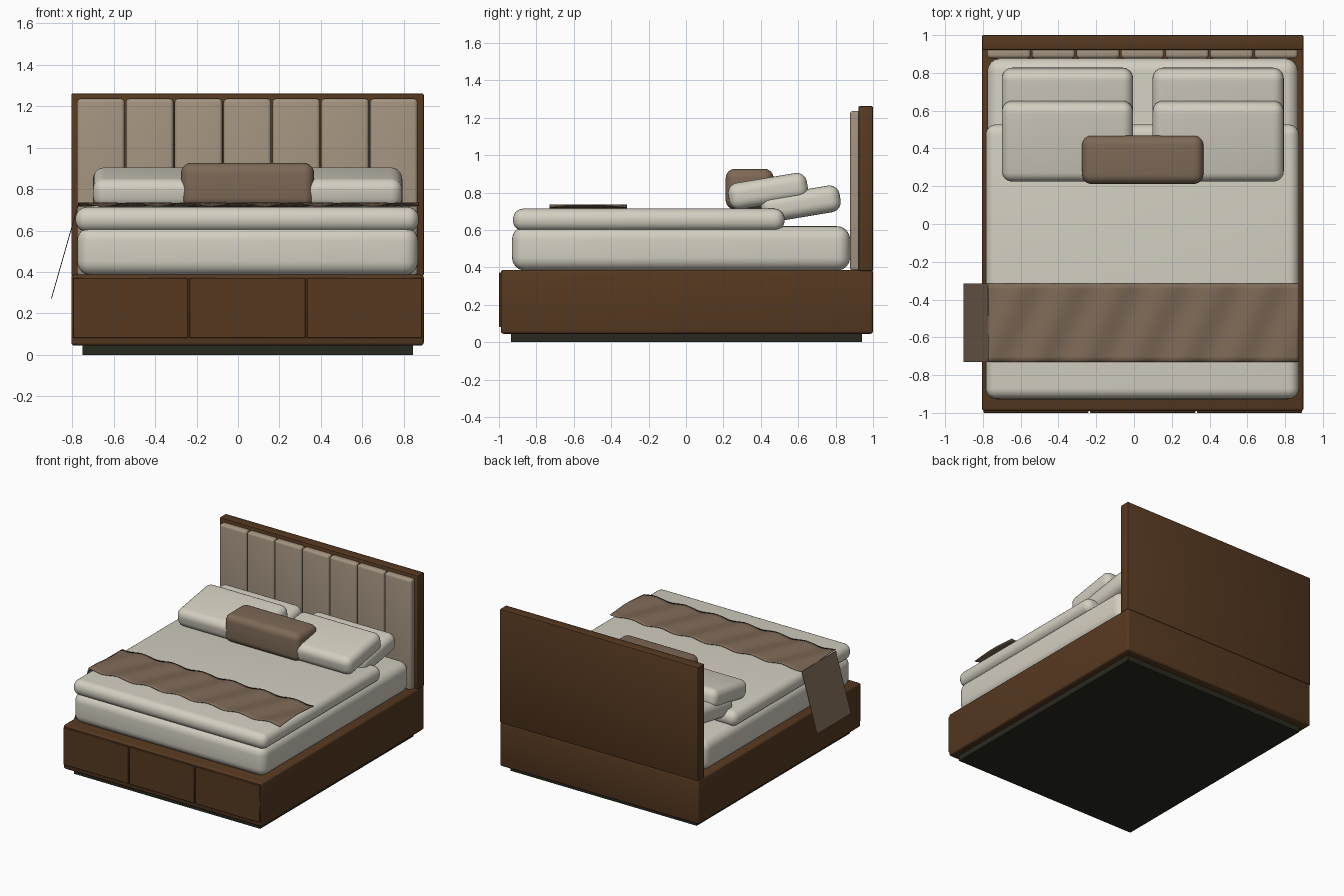
import bpy, bmesh, math

if "Cube" in bpy.data.objects:
    bpy.data.objects.remove(bpy.data.objects["Cube"])


def mat(name, r, g, b):
    m = bpy.data.materials.new(name)
    m.diffuse_color = (r, g, b, 1)
    m.use_nodes = True
    m.node_tree.nodes["Principled BSDF"].inputs["Base Color"].default_value = m.diffuse_color
    return m


WOOD = mat("walnut wood", 0.092, 0.040, 0.0145)
DARK = mat("dark plinth", 0.022, 0.022, 0.014)
CREAM = mat("cream linen", 0.65, 0.62, 0.53)
BEIGE = mat("beige upholstery", 0.37, 0.295, 0.216)
TAUPE = mat("taupe fabric", 0.205, 0.140, 0.093)


def smooth(ob, angle=40):
    bpy.ops.object.select_all(action='DESELECT')
    ob.select_set(True)
    bpy.context.view_layer.objects.active = ob
    bpy.ops.object.shade_smooth_by_angle(angle=math.radians(angle))


def finish(name, bm, material):
    me = bpy.data.meshes.new(name)
    bm.to_mesh(me)
    bm.free()
    me.materials.append(material)
    ob = bpy.data.objects.new(name, me)
    bpy.context.collection.objects.link(ob)
    return ob


def box(name, x, y, z, material, bevel=0.0, segments=3, tilt=0.0):
    """Rounded box from (min, max) ranges, tilted about x in degrees."""
    bm = bmesh.new()
    bmesh.ops.create_cube(bm, size=1)
    bmesh.ops.scale(bm, vec=(x[1] - x[0], y[1] - y[0], z[1] - z[0]), verts=bm.verts)
    if bevel:
        bmesh.ops.bevel(bm, geom=bm.edges[:], offset=bevel, segments=segments,
                        profile=0.5, affect='EDGES')
    ob = finish(name, bm, material)
    ob.location = [(r[0] + r[1]) / 2 for r in (x, y, z)]
    ob.rotation_euler.x = math.radians(tilt)
    if bevel:
        smooth(ob)
    return ob


X0, X1 = -0.805, 0.897

# plinth, platform and headboard frame
box("plinth", (-0.75, 0.845), (-0.935, 0.94), (0, 0.06), DARK)
box("bed_base", (X0, X1), (-0.99, 1.0), (0.045, 0.387), WOOD, 0.015)
box("headboard", (X0, X1), (0.922, 1.0), (0.38, 1.263), WOOD, 0.008, 2)

# three drawer fronts
w = (X1 - X0) / 3
for i in range(3):
    a = X0 + i * w
    lo = 0.008 if i == 0 else 0.004
    hi = 0.008 if i == 2 else 0.004
    box(f"drawer_front_{i + 1}", (a + lo, a + w - hi), (-1.0, -0.98),
        (0.082, 0.372), WOOD, 0.003, 1)

# seven upholstered headboard channels
p = 1.65 / 7
for i in range(7):
    a = -0.78 + i * p
    box(f"headboard_panel_{i + 1}", (a + 0.003, a + p - 0.003), (0.877, 0.935),
        (0.38, 1.237), BEIGE, 0.018, 4)

# mattress and duvet
box("mattress", (-0.777, 0.869), (-0.93, 0.877), (0.383, 0.62), CREAM, 0.07, 6)
box("duvet", (-0.785, 0.873), (-0.925, 0.527), (0.595, 0.714), CREAM, 0.055, 6)

# two stacked pillows on each side
for side, x in (("left", (-0.70, -0.005)), ("right", (0.098, 0.793))):
    box(f"{side}_back_pillow", x, (0.40, 0.827), (0.668, 0.812), CREAM, 0.055, 6, 9.5)
    box(f"{side}_front_pillow", x, (0.225, 0.652), (0.735, 0.879), CREAM, 0.055, 6, 9.5)

# accent cushion
box("accent_cushion", (-0.275, 0.367), (0.212, 0.468), (0.71, 0.927), TAUPE, 0.05, 6)

# throw blanket: gently rippled sheet on top of the duvet
bm = bmesh.new()
bmesh.ops.create_grid(bm, x_segments=90, y_segments=14, size=0.5)
for v in bm.verts:
    v.co.x = 0.05 + v.co.x * 1.645
    v.co.y = -0.523 + v.co.y * 0.416
    v.co.z = 0.726 + 0.008 * math.sin(2 * math.pi / 0.26 * (v.co.x - 0.45 * v.co.y))
throw = finish("throw_blanket", bm, TAUPE)
sol = throw.modifiers.new("thickness", 'SOLIDIFY')
sol.thickness = 0.003
sol.offset = 0
smooth(throw)

# throw overhang on the left side of the bed
bm = bmesh.new()
vs = [bm.verts.new(c) for c in ((-0.772, -0.731, 0.722), (-0.772, -0.315, 0.722),
                                (-0.901, -0.315, 0.272), (-0.901, -0.731, 0.272))]
bm.faces.new(vs)
drop = finish("throw_overhang", bm, TAUPE)
sol = drop.modifiers.new("thickness", 'SOLIDIFY')
sol.thickness = 0.004
sol.offset = 0
